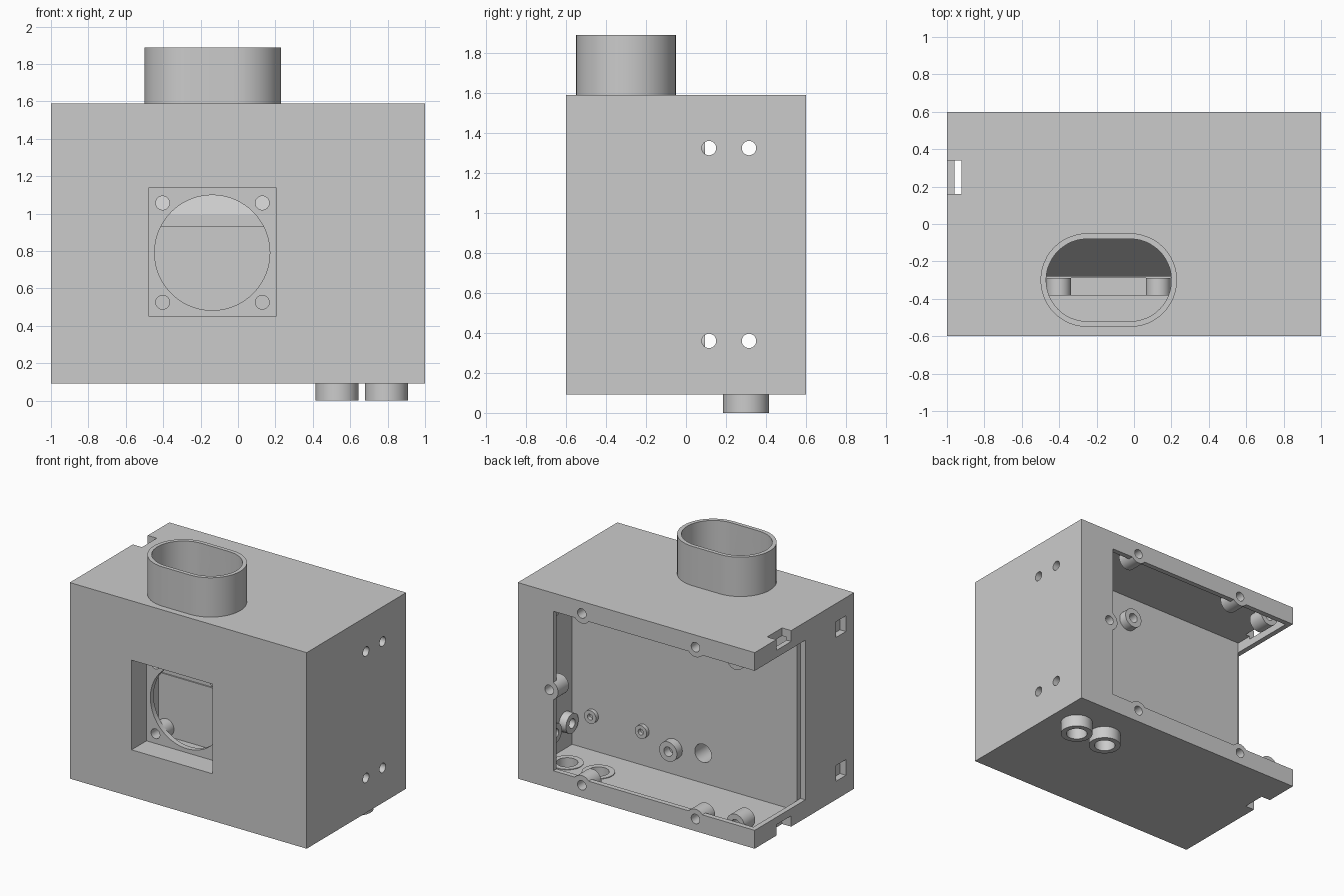
import bpy, bmesh, math
from mathutils import Vector

old = bpy.data.objects.get("Cube")
if old:
    bpy.data.objects.remove(old, do_unlink=True)

grey = bpy.data.materials.new("plain_grey")
grey.use_nodes = True
COLOUR = (0.6, 0.6, 0.6, 1)
grey.diffuse_color = COLOUR
grey.node_tree.nodes["Principled BSDF"].inputs["Base Color"].default_value = COLOUR


def finish(name, bm):
    bmesh.ops.recalc_face_normals(bm, faces=bm.faces)
    mesh = bpy.data.meshes.new(name)
    bm.to_mesh(mesh)
    bm.free()
    mesh.materials.append(grey)
    ob = bpy.data.objects.new(name, mesh)
    bpy.context.collection.objects.link(ob)
    return ob


def prism(name, points, direction):
    """Extrude a closed outline along a direction."""
    bm = bmesh.new()
    face = bm.faces.new([bm.verts.new(p) for p in points])
    out = bmesh.ops.extrude_face_region(bm, geom=[face])
    verts = [g for g in out["geom"] if isinstance(g, bmesh.types.BMVert)]
    bmesh.ops.translate(bm, verts=verts, vec=direction)
    return finish(name, bm)


def block(name, x, y, z):
    pts = [(x[0], y[0], z[0]), (x[1], y[0], z[0]), (x[1], y[1], z[0]), (x[0], y[1], z[0])]
    return prism(name, pts, (0, 0, z[1] - z[0]))


def circle(start, axis, r, n=40):
    turn = Vector(axis).to_track_quat('Z', 'Y')
    return [Vector(start) + turn @ Vector((r * math.cos(math.tau * i / n),
                                           r * math.sin(math.tau * i / n), 0)) for i in range(n)]


def rod(name, start, axis, r):
    return prism(name, circle(start, axis, r), axis)


def stadium(name, r, z0, z1):
    pts = []
    for i in range(50):
        side = 1 if i < 25 else -1
        a = math.pi * (i % 25) / 24 - side * math.pi / 2
        pts.append((-0.135 + side * 0.115 + r * math.cos(a), -0.3 + r * math.sin(a), z0))
    return prism(name, pts, (0, 0, z1 - z0))


def tube(name, start, axis, r, hole):
    """Hollow boss with open ends."""
    bm = bmesh.new()
    end = Vector(start) + Vector(axis)
    loops = [[bm.verts.new(p) for p in circle(s, axis, q)]
             for s, q in ((start, r), (end, r), (end, hole), (start, hole))]
    for k in range(4):
        a, b = loops[k], loops[(k + 1) % 4]
        for i in range(len(a)):
            j = (i + 1) % len(a)
            bm.faces.new((a[i], a[j], b[j], b[i]))
    return finish(name, bm)


def combine(body, tool, op='DIFFERENCE'):
    mod = body.modifiers.new("combine", 'BOOLEAN')
    mod.operation, mod.solver, mod.object = op, 'EXACT', tool
    dg = bpy.context.evaluated_depsgraph_get()
    mesh = bpy.data.meshes.new_from_object(body.evaluated_get(dg))
    body.modifiers.clear()
    body.data = mesh
    bpy.data.objects.remove(tool, do_unlink=True)


# Housing with its oval spout
body = block("housing", (-1, 1), (-0.6, 0.6), (0.093, 1.589))
combine(body, stadium("spout", 0.25, 1.55, 1.889), 'UNION')

# Rear compartment, with a thin lip round its back and side opening
combine(body, block("cut", (-0.961, 0.94), (0.03, 0.561), (0.153, 1.529)))
combine(body, block("cut", (-1.05, 0.7), (0.55, 0.65), (0.233, 1.45)))
combine(body, block("cut", (-1.05, -0.96), (-0.01, 0.65), (0.233, 1.45)))

# Latch notches and side pockets
for z in ((1.506, 1.65), (0.05, 0.176)):
    combine(body, block("cut", (-1.05, -0.923), (0.16, 0.34), z))
for z in ((1.33, 1.45), (0.233, 0.353)):
    combine(body, block("cut", (-1.05, -0.95), (-0.5, -0.38), z))

# Air duct: chamber behind the fan, slope, and spout opening
duct = [(-0.38, 0.46), (-0.29, 0.46), (-0.29, 0.93), (-0.28, 0.93), (-0.28, 0.995),
        (-0.08, 1.33), (-0.08, 1.5), (-0.52, 1.5), (-0.52, 1.2), (-0.38, 1.2)]
combine(body, prism("cut", [(-0.47, y, z) for y, z in duct], (0.67, 0, 0)))
combine(body, stadium("cut", 0.22, 1.49, 2))

# Fan recess, fan opening and its screw holes
combine(body, block("cut", (-0.478, 0.205), (-0.65, -0.42), (0.452, 1.136)))
combine(body, prism("cut", circle((-0.138, -0.5, 0.791), (0, 1, 0), 0.308, 72), (0, 0.15, 0)))
for x in (-0.403, 0.13):
    for z in (0.526, 1.057):
        combine(body, rod("cut", (x, -0.5, z), (0, 0.2, 0), 0.037))
        tube("fan_boss", (x, -0.385, z), (0, 0.095, 0), 0.066, 0.037)

# Cable hole in the partition
combine(body, rod("cut", (-0.165, -0.15, 0.38), (0, 0.35, 0), 0.07))

# Lid screw bosses at the back
for x, z in ((0.46, 1.497), (-0.5, 1.497), (0.735, 0.841), (0.46, 0.186), (-0.5, 0.186)):
    combine(body, rod("cut", (x, 0.46, z), (0, 0.3, 0), 0.036))
    tube("lid_boss", (x, 0.47, z), (0, 0.13, 0), 0.075, 0.036)

# Mounting bosses through the left wall
for y in (0.115, 0.315):
    for z in (0.36, 1.324):
        combine(body, rod("cut", (0.8, y, z), (0.3, 0, 0), 0.036))
        tube("wall_boss", (0.88, y, z), (0.12, 0, 0), 0.075, 0.036)

# Cable glands under the floor
for x in (0.53, 0.794):
    combine(body, rod("cut", (x, 0.3, 0.02), (0, 0, 0.3), 0.075))
    tube("cable_gland", (x, 0.3, 0), (0, 0, 0.158), 0.115, 0.075)

# Circuit board standoffs on the partition, tall and short
for z in (0.35, 1.324):
    tube("tall_standoff", (0.085, 0.02, z), (0, 0.075, 0), 0.075, 0.036)
for x in (0.34, 0.768):
    for z in (0.418, 1.26):
        tube("short_standoff", (x, 0.02, z), (0, 0.04, 0), 0.05, 0.022)

# Corner bosses by the side opening
for z in (0.215, 1.467):
    tube("corner_boss", (-0.81, 0.43, z), (0, 0.13, 0), 0.075, 0.035)

# Smooth round walls, crisp edges
bpy.ops.object.select_all(action='DESELECT')
for ob in bpy.context.collection.objects:
    if ob.type == 'MESH' and grey.name in ob.data.materials:
        ob.select_set(True)
        bpy.context.view_layer.objects.active = ob
bpy.ops.object.shade_smooth_by_angle(angle=math.radians(18))
